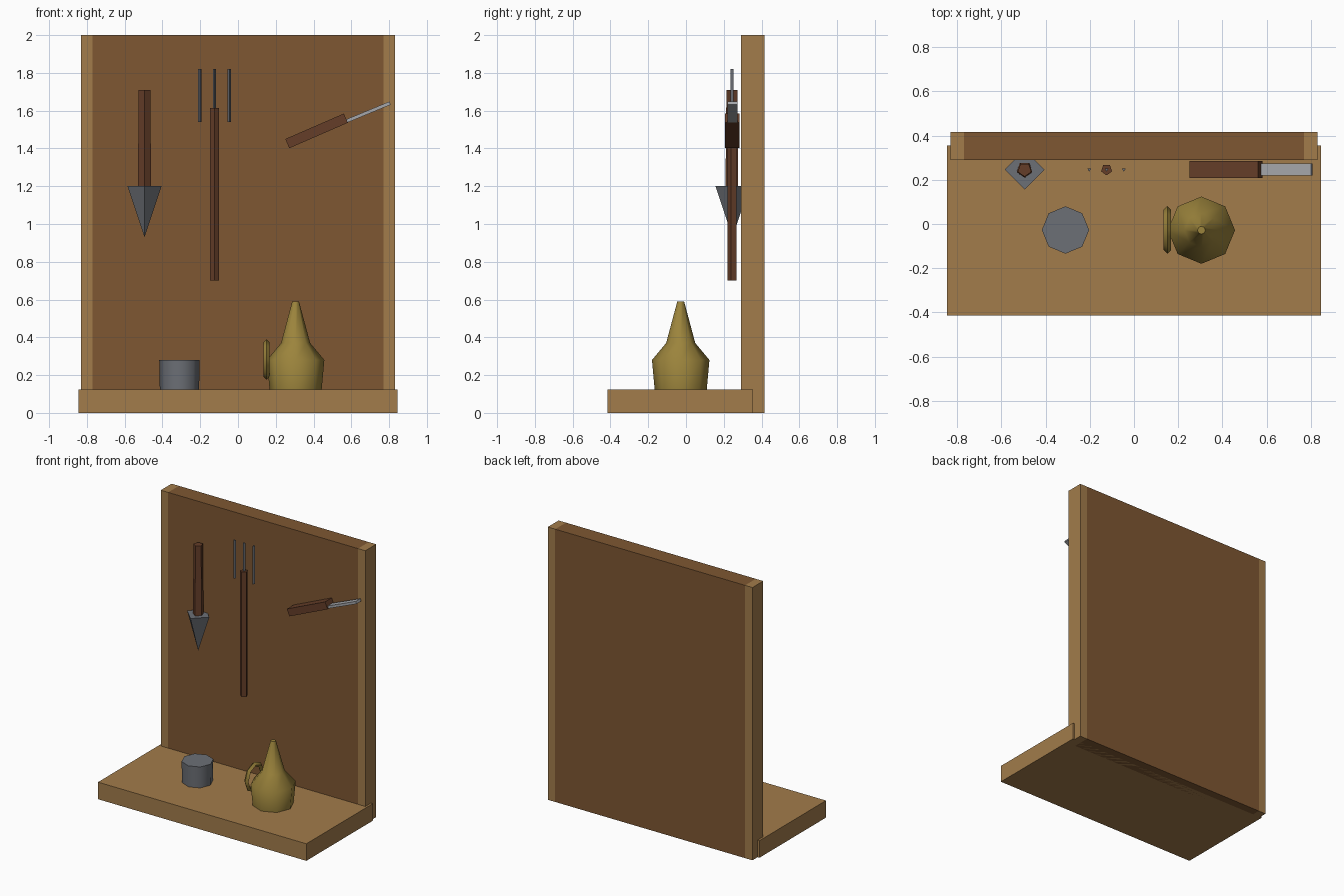
import bpy, bmesh
from math import radians, sin, cos, pi

if "Cube" in bpy.data.objects:
    bpy.data.objects.remove(bpy.data.objects["Cube"])


def material(name, rgb):
    m = bpy.data.materials.new(name)
    m.diffuse_color = (*rgb, 1)
    m.use_nodes = True
    m.node_tree.nodes["Principled BSDF"].inputs["Base Color"].default_value = m.diffuse_color
    return m


WOOD = material("light_wood", (0.36, 0.20, 0.07))
PANEL = material("dark_wood", (0.21, 0.095, 0.032))
GRIP = material("grip_wood", (0.13, 0.048, 0.022))
STEEL = material("steel", (0.15, 0.16, 0.18))
BLADE = material("bright_steel", (0.38, 0.39, 0.41))
BRASS = material("brass", (0.33, 0.23, 0.045))


def finish(name, bm, loc, mat, smooth=False):
    bmesh.ops.recalc_face_normals(bm, faces=bm.faces)
    me = bpy.data.meshes.new(name)
    bm.to_mesh(me)
    bm.free()
    me.materials.append(mat)
    ob = bpy.data.objects.new(name, me)
    ob.location = loc
    bpy.context.collection.objects.link(ob)
    if smooth:
        bpy.ops.object.select_all(action='DESELECT')
        bpy.context.view_layer.objects.active = ob
        ob.select_set(True)
        bpy.ops.object.shade_smooth_by_angle(angle=radians(50))
    return ob


def box(name, centre, size, mat, tilt=0):
    bm = bmesh.new()
    bmesh.ops.create_cube(bm, size=1)
    bmesh.ops.scale(bm, vec=size, verts=bm.verts)
    ob = finish(name, bm, centre, mat)
    ob.rotation_euler.y = -radians(tilt)
    return ob


def lathe(name, x, y, profile, sides, mat, smooth=False):
    """Stack of (radius, z) rings, one corner facing the front; radius 0 is a point."""
    bm = bmesh.new()
    rings = []
    for r, z in profile:
        n = sides if r > 0 else 1
        rings.append([bm.verts.new((r * sin(2 * pi * i / sides), -r * cos(2 * pi * i / sides), z))
                      for i in range(n)])
    for a, b in zip(rings, rings[1:]):
        for i in range(sides):
            j = (i + 1) % sides
            if len(a) == 1:
                bm.faces.new((a[0], b[j], b[i]))
            else:
                bm.faces.new((a[i], a[j], b[j], b[i]))
    for ring in (rings[0], rings[-1]):
        if len(ring) > 1:
            bm.faces.new(ring)
    return finish(name, bm, (x, y, 0), mat, smooth)


# Stand: shelf, back panel and its two edge posts
box("shelf", (0, -0.03, 0.0625), (1.69, 0.77, 0.125), WOOD)
box("back_panel", (0, 0.353, 1.0), (1.54, 0.125, 2.0), PANEL)
for side, s in (("left", -1), ("right", 1)):
    box(side + "_post", (s * 0.80, 0.353, 1.0), (0.06, 0.125, 2.0), WOOD)

TOOL_Y = 0.246

# Trowel
lathe("trowel_handle", -0.495, TOOL_Y, [(0.037, 1.2), (0.032, 1.71)], 5, GRIP)
lathe("trowel_blade", -0.495, TOOL_Y, [(0, 0.93), (0.09, 1.2)], 4, STEEL)

# Fork
lathe("fork_handle", -0.124, TOOL_Y, [(0.026, 0.7), (0.026, 1.615)], 5, GRIP)
for i in (-1, 0, 1):
    lathe("fork_tine", -0.124 + i * 0.078, TOOL_Y, [(0.01, 1.54), (0.01, 1.82)], 3, STEEL)

# Tilted knife
box("knife_handle", (0.416, TOOL_Y, 1.493), (0.338, 0.077, 0.053), GRIP, 23.5)
box("knife_blade", (0.684, TOOL_Y, 1.59), (0.262, 0.055, 0.018), BLADE, 22.5)

# Tin
lathe("tin", -0.31, -0.027, [(0.104, 0.125), (0.107, 0.28)], 8, STEEL, True)

# Oil can body and spout in one turned shape
lathe("oil_can", 0.305, -0.028,
      [(0.138, 0.125), (0.152, 0.28), (0.077, 0.37), (0.018, 0.59)], 8, BRASS, True)

# Ring handle on the side of the can
bm = bmesh.new()
R, r, N, M = 0.091, 0.017, 8, 4
rings = [[bm.verts.new((r * sin(2 * pi * j / M),
                        (R + r * cos(2 * pi * j / M)) * cos(2 * pi * i / N),
                        (R + r * cos(2 * pi * j / M)) * sin(2 * pi * i / N)))
          for j in range(M)] for i in range(N)]
for i in range(N):
    a, b = rings[i], rings[(i + 1) % N]
    for j in range(M):
        k = (j + 1) % M
        bm.faces.new((a[j], a[k], b[k], b[j]))
finish("can_handle", bm, (0.151, -0.027, 0.283), BRASS, True)
